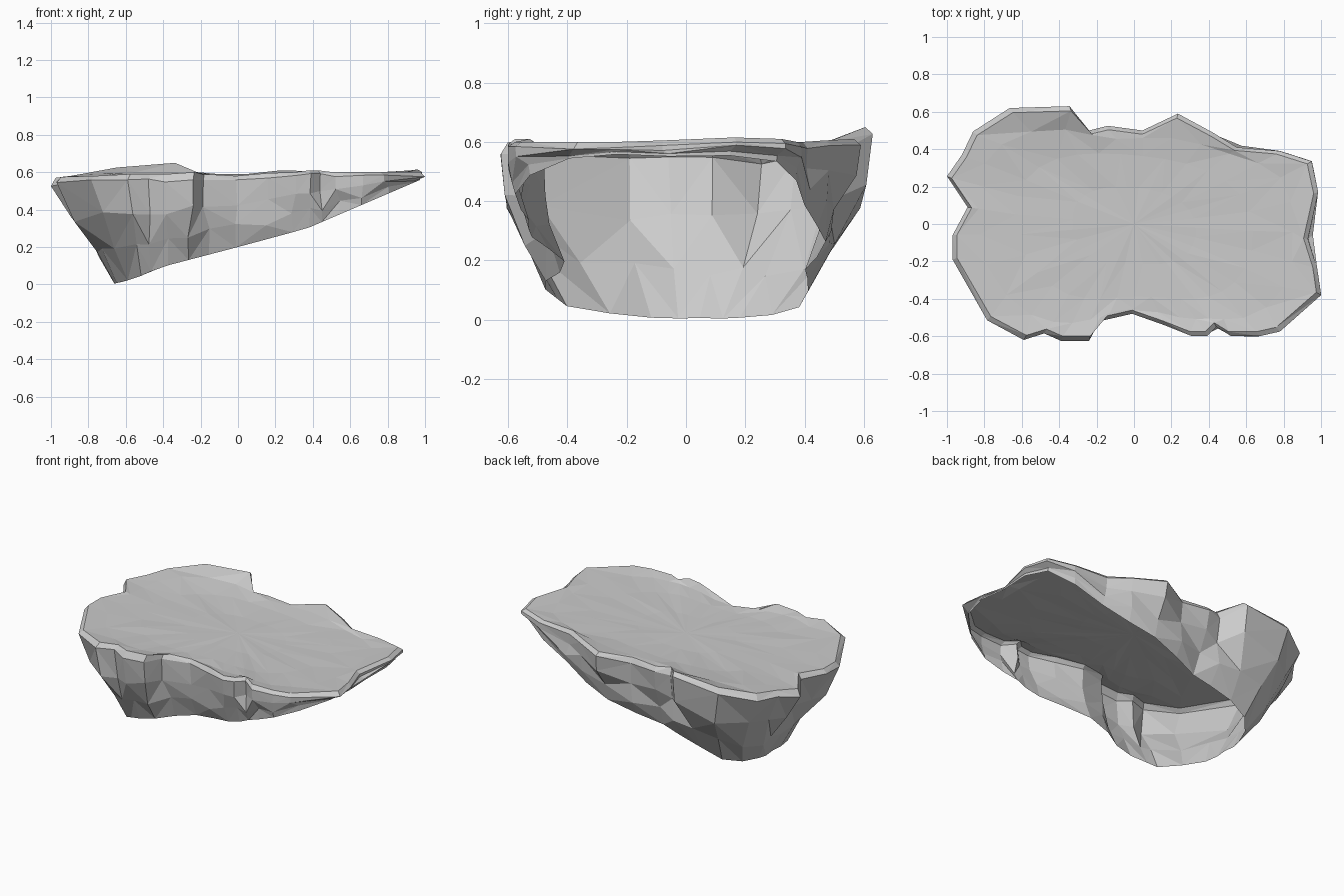
import bpy, bmesh, random

if "Cube" in bpy.data.objects:
    bpy.data.objects.remove(bpy.data.objects["Cube"])

random.seed(4)

# Top outline of the ledge, counter-clockwise: x, y, rim height
OUTLINE = [
    (1.0, -.38, .60), (.98, -.24, .60), (.93, -.08, .605), (.985, .17, .615), (.95, .335, .61),
    (.78, .39, .60), (.55, .41, .60), (.42, .49, .605), (.235, .59, .61), (.045, .50, .59),
    (-.14, .525, .59), (-.24, .50, .60), (-.345, .63, .65), (-.665, .62, .625), (-.86, .495, .59),
    (-.92, .37, .58), (-1.0, .255, .57), (-.89, .09, .58), (-.97, -.06, .575), (-.97, -.19, .575),
    (-.785, -.515, .58), (-.59, -.62, .59), (-.48, -.585, .59), (-.39, -.625, .59), (-.24, -.625, .60),
    (-.185, -.52, .59), (-.01, -.48, .58), (.16, -.54, .595), (.31, -.60, .60), (.39, -.60, .61),
    (.44, -.55, .61), (.52, -.60, .60), (.67, -.60, .60), (.78, -.575, .60)]
N = len(OUTLINE)

# Sloping lower edge of the rock skirt: x, z
SLOPE = [(-.68, 0), (-.60, .018), (-.52, .045), (-.42, .09), (0, .20), (.37, .30), (1, .57)]


def slope(x):
    if x <= SLOPE[0][0]:
        return 0
    for (x0, z0), (x1, z1) in zip(SLOPE, SLOPE[1:]):
        if x <= x1:
            return z0 + (z1 - z0) * (x - x0) / (x1 - x0)
    return SLOPE[-1][1]


def skirt_point(x, y, z, t):
    """Point on the tapering rock wall, t = 0 at the rim and 1 at the lower edge."""
    xb = x if x > -.45 else -.45 + (x + .45) * .42
    depth = max(z - slope(xb), .006)
    d = depth * t
    inset = .7 * d * d * max(-1, min(1, y / .4))
    return (x + (xb - x) * t ** 1.1, y - inset, z - d)


def smoothed(pts, times):
    """Round off a closed ring so the inner rings have no notches."""
    for _ in range(times):
        pts = [tuple((pts[i - 1][k] + 2 * pts[i][k] + pts[(i + 1) % N][k]) / 4 for k in range(3))
               for i in range(N)]
    return pts


def bridge(bm, a, b):
    for i in range(N):
        j = (i + 1) % N
        # alternate the diagonals for a chiselled, faceted look
        if i % 2:
            bm.faces.new((a[i], b[i], b[j]))
            bm.faces.new((a[i], b[j], a[j]))
        else:
            bm.faces.new((a[i], b[i], a[j]))
            bm.faces.new((a[j], b[i], b[j]))


bm = bmesh.new()
ring = lambda pts: [bm.verts.new(p) for p in pts]
rough = lambda k: random.uniform(-k, k)

# Ground surface: slightly sunken, uneven middle rising to the rim
core = ring((x * .38, y * .38, .576 + rough(.002)) for x, y, z in smoothed(OUTLINE, 12))
inner = ring((x * .7, y * .7, .577 + (z - .59) * .4 + rough(.003)) for x, y, z in smoothed(OUTLINE, 8))
mid = ring((x * .88, y * .87, .582 + (z - .59) * .7 + rough(.004)) for x, y, z in smoothed(OUTLINE, 2))
cap = ring((x * .975, y * .96, z) for x, y, z in OUTLINE)
centre = bm.verts.new((0, 0, .576))
for i, v in enumerate(core):
    bm.faces.new((centre, v, core[(i + 1) % N]))
bridge(bm, core, inner)
bridge(bm, inner, mid)
bridge(bm, mid, cap)

# Rock skirt: chipped rim, then walls leaning inward to an open lower edge
drops = [random.uniform(.015, .025) if x > .3 else random.uniform(.02, .045) for x, y, z in OUTLINE]
previous = cap
for t, rounding in ((0, 0), (.35, 0), (.7, 1), (1, 1)):
    pts = []
    for (x, y, z), drop in zip(smoothed(OUTLINE, rounding), drops):
        px, py, pz = skirt_point(x, y, z - drop, t)
        if 0 < t < 1:
            k = .012 * min(1, (z - pz) * 4)
            px, py, pz = px + rough(k), py + rough(k), pz + rough(2 * k)
        pts.append((px, py, pz))
    level = ring(pts)
    bridge(bm, previous, level)
    previous = level

# Outward-facing normals all round
bmesh.ops.recalc_face_normals(bm, faces=bm.faces)
bm.normal_update()
if centre.link_faces[0].normal.z < 0:
    bmesh.ops.reverse_faces(bm, faces=bm.faces)

mesh = bpy.data.meshes.new("rock_ledge")
bm.to_mesh(mesh)
bm.free()
ledge = bpy.data.objects.new("rock_ledge", mesh)
bpy.context.collection.objects.link(ledge)
